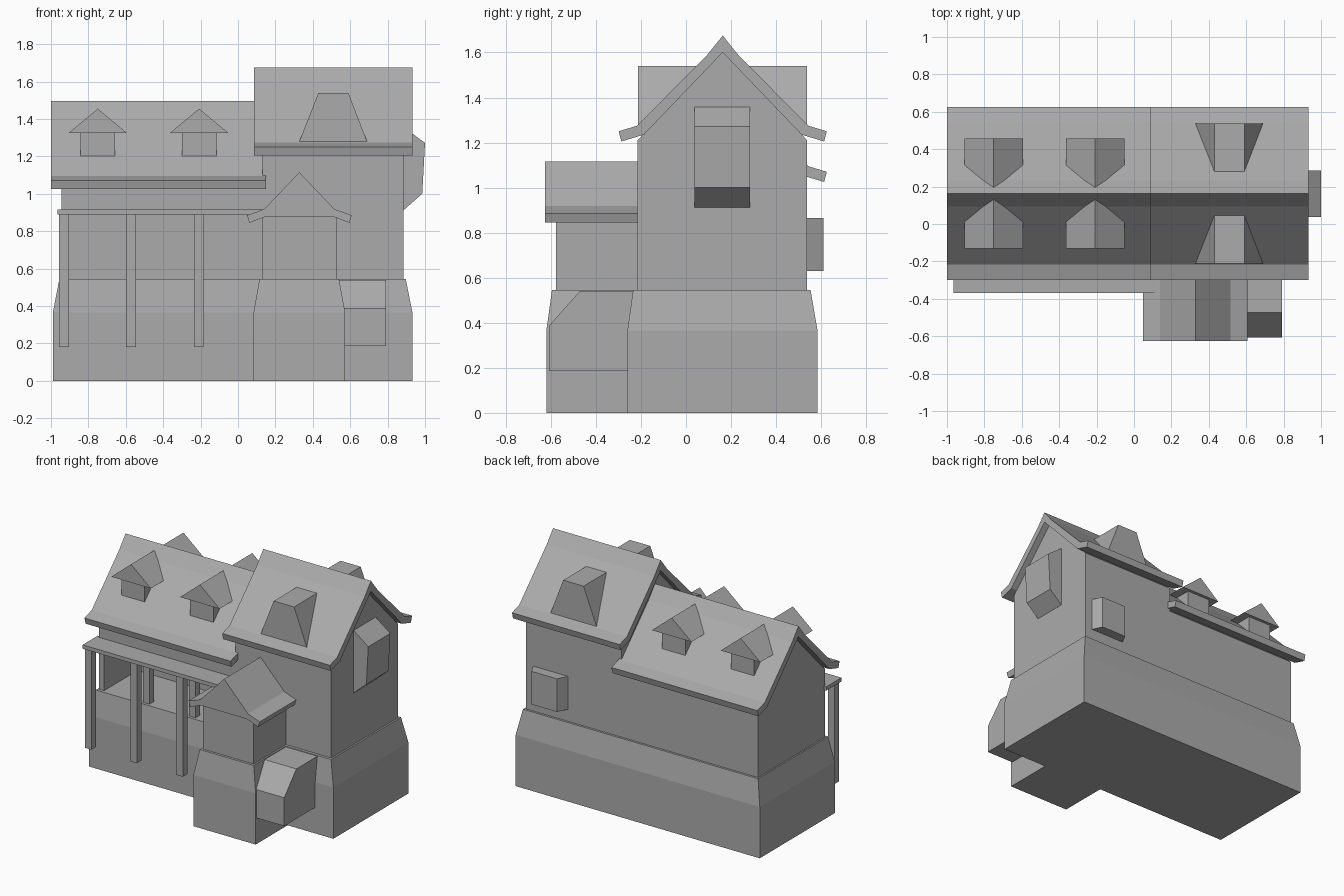
import bpy
import bmesh

cube = bpy.data.objects.get("Cube")
if cube:
    bpy.data.objects.remove(cube, do_unlink=True)

GREY = (0.41, 0.41, 0.41, 1)
grey = bpy.data.materials.new("plain_grey")
grey.use_nodes = True
grey.diffuse_color = GREY
grey.node_tree.nodes["Principled BSDF"].inputs["Base Color"].default_value = GREY

YC = 0.163           # ridge line of the main roofs
DROP = 0.18          # the low wing sits this much below the tall one
FRONT, BACK = -0.215, 0.538


def finish(name, bm):
    bmesh.ops.recalc_face_normals(bm, faces=bm.faces)
    mesh = bpy.data.meshes.new(name)
    bm.to_mesh(mesh)
    bm.free()
    mesh.materials.append(grey)
    obj = bpy.data.objects.new(name, mesh)
    bpy.context.collection.objects.link(obj)
    return obj


def prism(name, profile, axis, start, end):
    """Extrude a 2D profile along an axis: x uses (y, z), y uses (x, z), z uses (x, y)."""
    place = {"x": lambda p, t: (t, p[0], p[1]),
             "y": lambda p, t: (p[0], t, p[1]),
             "z": lambda p, t: (p[0], p[1], t)}[axis]
    bm = bmesh.new()
    near = [bm.verts.new(place(p, start)) for p in profile]
    far = [bm.verts.new(place(p, end)) for p in profile]
    bm.faces.new(near)
    bm.faces.new(far)
    n = len(profile)
    for i in range(n):
        j = (i + 1) % n
        bm.faces.new((near[i], near[j], far[j], far[i]))
    return finish(name, bm)


def box(name, x0, x1, y0, y1, z0, z1):
    return prism(name, [(x0, y0), (x1, y0), (x1, y1), (x0, y1)], "z", z0, z1)


def plinth(name, bottom, top):
    """Straight-sided base whose upper part slopes in to a smaller top."""
    bm = bmesh.new()
    rings = []
    for (x0, x1, y0, y1), z in ((bottom, 0), (bottom, 0.365), (top, 0.545)):
        corners = ((x0, y0), (x1, y0), (x1, y1), (x0, y1))
        rings.append([bm.verts.new((x, y, z)) for x, y in corners])
    bm.faces.new(rings[0])
    bm.faces.new(rings[-1])
    for low, high in zip(rings, rings[1:]):
        for i in range(4):
            j = (i + 1) % 4
            bm.faces.new((low[i], low[j], high[j], high[i]))
    return finish(name, bm)


def symmetric(half, centre, dz=0):
    """Mirror a half outline that starts and ends on the centre line."""
    right = [(centre + d, z + dz) for d, z in half]
    left = [(centre - d, z + dz) for d, z in reversed(half) if d > 0]
    return right + left


def main_roof(name, x0, x1, dz):
    outer = [(0, 1.675), (0.07, 1.588), (0.38, 1.275), (0.462, 1.25)]
    inner = [(0.45, 1.205), (0.35, 1.235), (0, 1.60)]
    prism(name, symmetric(outer + inner, YC, dz), "x", x0, x1)


def gable_body(name, x0, x1, z0, dz):
    eave, apex = 1.21 + dz, 1.60 + dz
    prism(name, [(FRONT, z0), (BACK, z0), (BACK, eave), (YC, apex), (FRONT, eave)],
          "x", x0, x1)


def mirrored_y(y, side):
    return y if side == "front" else 2 * YC - y


# Sloped bases
plinth("main_base", (-0.99, 0.933, -0.26, 0.584), (-0.955, 0.897, -0.235, 0.553))
plinth("entrance_base", (0.083, 0.573, -0.62, -0.1), (0.115, 0.54, -0.595, -0.1))

# Tall wing and low wing
gable_body("tall_wing", 0.13, 0.885, 0.5, 0)
gable_body("low_wing_upper", -0.945, 0.14, 0.89, -DROP)
box("low_wing_room", -0.945, 0.14, YC, BACK, 0.5, 0.89)
box("low_wing_cheek", -0.945, -0.905, FRONT, YC, 0.5, 0.89)
main_roof("tall_roof", 0.085, 0.933, 0)
main_roof("low_roof", -1.0, 0.15, -DROP)

# Porch with floating posts and matching pillars on the wall line
box("porch_roof", -0.965, 0.14, -0.37, -0.2, 0.888, 0.915)
for i, x in enumerate((-0.93, -0.572, -0.21)):
    box(f"porch_post_{i + 1}", x - 0.026, x + 0.026, -0.358, -0.306, 0.18, 0.89)
    if i:
        box(f"wall_pillar_{i}", x - 0.026, x + 0.026, FRONT, FRONT + 0.05, 0.54, 0.9)

# Entrance with its own flared gable roof
box("entrance_wall", 0.13, 0.528, -0.578, -0.1, 0.5, 0.89)
prism("entrance_roof",
      symmetric([(0, 1.115), (0.188, 0.918), (0.28, 0.885), (0.267, 0.845), (0.18, 0.878)], 0.328),
      "y", -0.625, FRONT + 0.03)

# Lean-to box beside the entrance
prism("side_box", [(-0.608, 0.185), (-0.2, 0.185), (-0.2, 0.54), (-0.472, 0.54), (-0.608, 0.387)],
      "x", 0.5, 0.79)

# Dormers on both slopes
for side in ("front", "back"):
    prism(f"large_dormer_{side}", [(0.328, 1.28), (0.69, 1.28), (0.59, 1.54), (0.43, 1.54)],
          "y", mirrored_y(-0.212, side), mirrored_y(0.08, side))
    for i, x in enumerate((-0.75, -0.208)):
        y0, y1 = sorted((mirrored_y(-0.11, side), mirrored_y(0.1, side)))
        box(f"dormer_body_{side}_{i + 1}", x - 0.092, x + 0.092, y0, y1, 1.195, 1.33)
        prism(f"dormer_roof_{side}_{i + 1}",
              [(x - 0.156, 1.325), (x + 0.156, 1.325), (x, 1.455)],
              "y", mirrored_y(-0.132, side), mirrored_y(0.15, side))

# Bay windows on the gable end and the back wall
prism("gable_bay", [(0.86, 0.89), (0.885, 0.912), (0.985, 1.0), (1.0, 1.272),
                    (0.885, 1.357), (0.86, 1.357)], "y", 0.037, 0.285)
prism("back_bay", [(0.55, 0.53), (0.83, 0.53), (0.79, 0.61), (0.59, 0.61)], "z", 0.63, 0.865)
